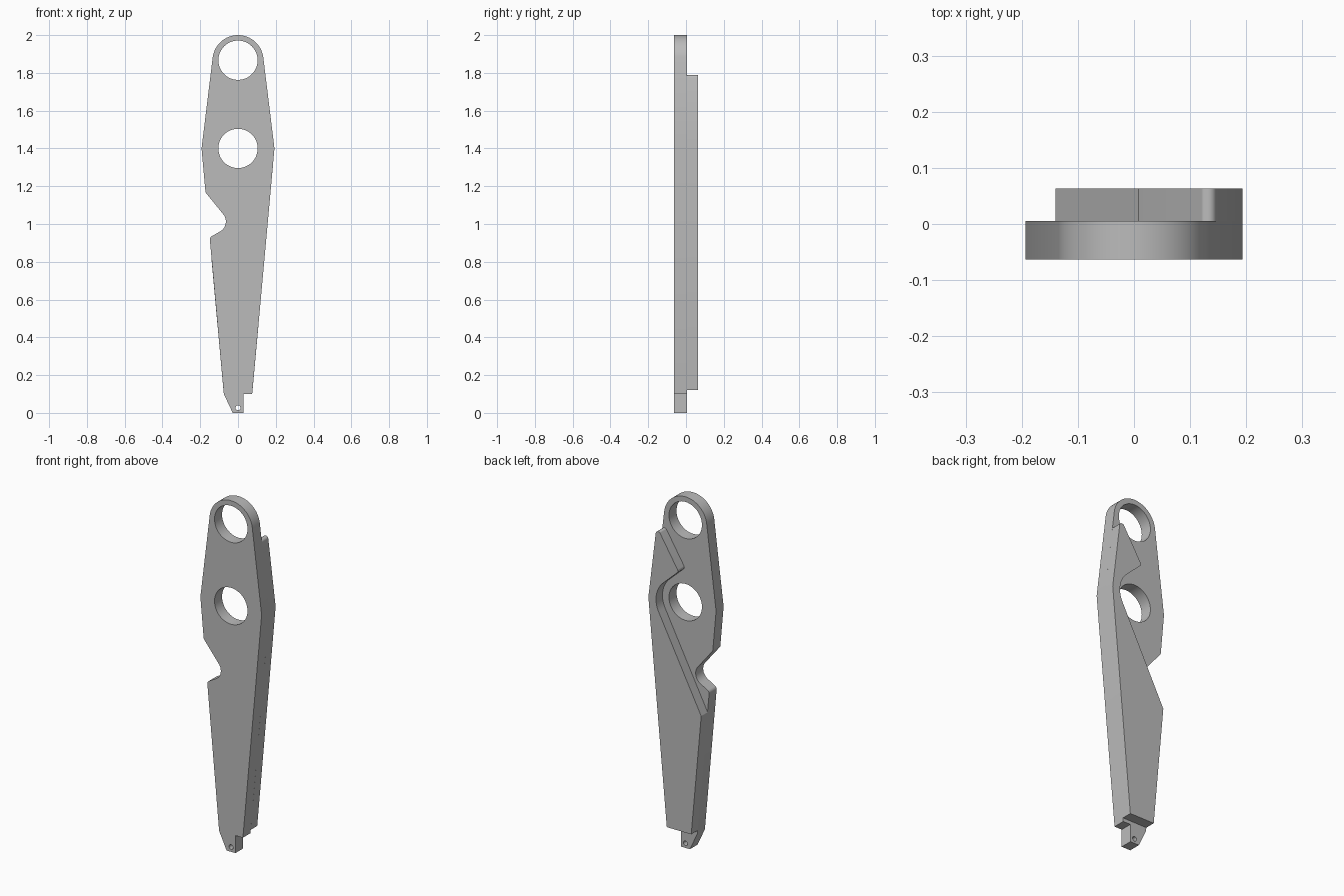
import bpy, bmesh, math
from mathutils import Vector

cube = bpy.data.objects.get("Cube")
if cube:
    bpy.data.objects.remove(cube, do_unlink=True)

grey = bpy.data.materials.new("plain grey")
grey.use_nodes = True
colour = (0.5, 0.5, 0.5, 1)
grey.diffuse_color = colour
grey.node_tree.nodes["Principled BSDF"].inputs["Base Color"].default_value = colour


def arc(cx, cz, r, start, end, steps):
    """Points on an arc, angles in degrees."""
    out = []
    for i in range(steps + 1):
        a = math.radians(start + (end - start) * i / steps)
        out.append((cx + r * math.cos(a), cz + r * math.sin(a)))
    return out


def rounded(corners, steps=10):
    """Outline from (x, z) corners; a third value rounds the corner."""
    out = []
    for i, c in enumerate(corners):
        p = Vector(c[:2])
        if len(c) < 3:
            out.append(tuple(p))
            continue
        a = (Vector(corners[i - 1][:2]) - p).normalized()
        b = (Vector(corners[(i + 1) % len(corners)][:2]) - p).normalized()
        half = a.angle(b) / 2
        centre = p + (a + b).normalized() * c[2] / math.sin(half)
        reach = c[2] / math.tan(half)
        u, v = p + a * reach - centre, p + b * reach - centre
        sweep = math.atan2(u.x * v.y - u.y * v.x, u.dot(v))
        for k in range(steps + 1):
            t = sweep * k / steps
            ct, st = math.cos(t), math.sin(t)
            out.append((centre.x + u.x * ct - u.y * st,
                        centre.y + u.x * st + u.y * ct))
    return out


def plate(name, loops, y0, y1):
    """Extrude an outline (and holes) between two depths."""
    curve = bpy.data.curves.new(name, 'CURVE')
    curve.dimensions = '2D'
    curve.fill_mode = 'BOTH'
    curve.extrude = (y1 - y0) / 2
    for pts in loops:
        s = curve.splines.new('POLY')
        s.points.add(len(pts) - 1)
        for q, (x, z) in zip(s.points, pts):
            q.co = (x, z, 0, 1)
        s.use_cyclic_u = True
    obj = bpy.data.objects.new(name, curve)
    bpy.context.collection.objects.link(obj)
    obj.rotation_euler.x = math.pi / 2
    obj.location.y = (y0 + y1) / 2
    bpy.ops.object.select_all(action='DESELECT')
    obj.select_set(True)
    bpy.context.view_layer.objects.active = obj
    bpy.ops.object.convert(target='MESH')
    obj = bpy.context.object
    bm = bmesh.new()
    bm.from_mesh(obj.data)
    bmesh.ops.remove_doubles(bm, verts=bm.verts, dist=1e-5)
    bmesh.ops.recalc_face_normals(bm, faces=bm.faces)
    bm.to_mesh(obj.data)
    bm.free()
    obj.data.materials.clear()
    obj.data.materials.append(grey)
    bpy.ops.object.shade_smooth_by_angle(angle=math.radians(30))
    return obj


FRONT, STEP, BACK = -0.063, 0.005, 0.063

# Front plate: tang, tapered sides, round head and side notch
front_outline = rounded([
    (-0.028, 0), (0.028, 0), (0.028, 0.1), (0.075, 0.1), (0.193, 1.4),
    *arc(0, 1.865, 0.135, 7, 173, 40),
    (-0.193, 1.4), (-0.172, 1.167, 0.015), (-0.033, 0.996, 0.06),
    (-0.15, 0.929, 0.02), (-0.075, 0.1)])
holes = [arc(0, z, r, 0, 352.5, 47)
         for z, r in ((1.867, 0.104), (1.4, 0.104), (0.027, 0.013))]
plate("front_plate", [front_outline] + holes, FRONT, STEP)

# Back plate: covers the lower part and curves round the middle hole
back_outline = rounded([
    (-0.077, 0.12), (0.077, 0.12), (0.193, 1.4),
    (0.145, 1.79, 0.014), (0.122, 1.787, 0.008), (0.003, 1.594, 0.015),
    *arc(0, 1.4, 0.145, 42, -28, 16),
    (-0.14, 0.81)])
plate("back_plate", [back_outline], STEP, BACK)
